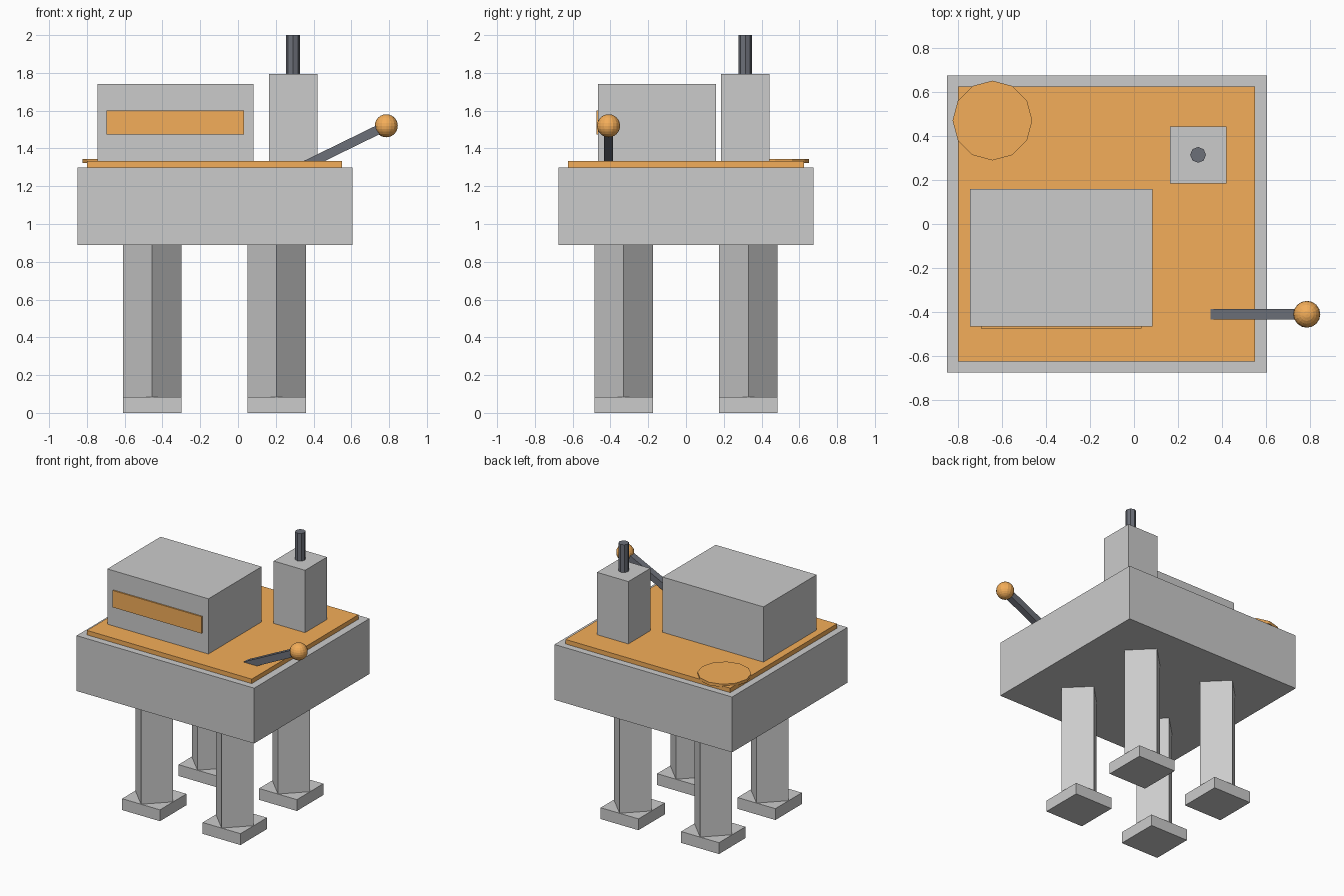
import bpy
import math
from mathutils import Vector

if "Cube" in bpy.data.objects:
    bpy.data.objects.remove(bpy.data.objects["Cube"])


def material(name, color):
    m = bpy.data.materials.new(name)
    m.diffuse_color = color
    m.use_nodes = True
    m.node_tree.nodes["Principled BSDF"].inputs["Base Color"].default_value = m.diffuse_color
    return m


ORANGE = material("orange", (0.9, 0.42, 0.1, 1))
DARK = material("dark_steel", (0.15, 0.16, 0.19, 1))


def finish(name, mat):
    o = bpy.context.object
    o.name = name
    if mat:
        o.data.materials.append(mat)
    return o


def box(name, x, y, z, mat=None):
    """Box from (min, max) extents on each axis."""
    bpy.ops.mesh.primitive_cube_add(size=1, location=[sum(r) / 2 for r in (x, y, z)])
    o = finish(name, mat)
    o.scale = [r[1] - r[0] for r in (x, y, z)]
    bpy.ops.object.transform_apply(location=False, rotation=False, scale=True)
    return o


def prism(name, sides, radius, x, y, z, mat=None):
    """Upright flat-sided cylinder between two heights."""
    bpy.ops.mesh.primitive_cylinder_add(vertices=sides, radius=radius, depth=z[1] - z[0],
                                        location=(x, y, sum(z) / 2))
    return finish(name, mat)


# Body and deck
box("body", (-0.85, 0.605), (-0.675, 0.675), (0.89, 1.30))
box("deck_plate", (-0.80, 0.55), (-0.625, 0.625), (1.30, 1.333), ORANGE)

# Housing with front panel
box("housing", (-0.745, 0.083), (-0.465, 0.158), (1.33, 1.742))
box("front_panel", (-0.695, 0.033), (-0.475, -0.46), (1.475, 1.60), ORANGE)

# Tower with exhaust pipe
box("tower", (0.163, 0.42), (0.185, 0.442), (1.33, 1.795))
prism("pipe", 8, 0.036, 0.291, 0.314, (1.79, 2.0), DARK)

# Thin disc overhanging the rear left corner of the deck
prism("deck_disc", 12, 0.181, -0.643, 0.47, (1.323, 1.345), ORANGE)

# Lever with ball knob
start, end = Vector((0.335, -0.41, 1.30)), Vector((0.785, -0.41, 1.52))
d = end - start
bpy.ops.mesh.primitive_cube_add(size=1, location=(start + end) / 2,
                                rotation=(0, -math.atan2(d.z, d.x), 0))
lever = finish("lever", DARK)
lever.scale = (d.length, 0.049, 0.049)
bpy.ops.mesh.primitive_uv_sphere_add(segments=16, ring_count=12, radius=0.061, location=end)
finish("lever_knob", ORANGE)

# Four diamond-section legs on square feet
H = 0.155
for side, x in (("left", -0.455), ("right", 0.205)):
    for end_name, y in (("front", -0.33), ("back", 0.33)):
        prism(f"{end_name}_{side}_leg", 4, H, x, y, (0.08, 0.90))
        box(f"{end_name}_{side}_foot", (x - H, x + H), (y - H, y + H), (0, 0.084))
